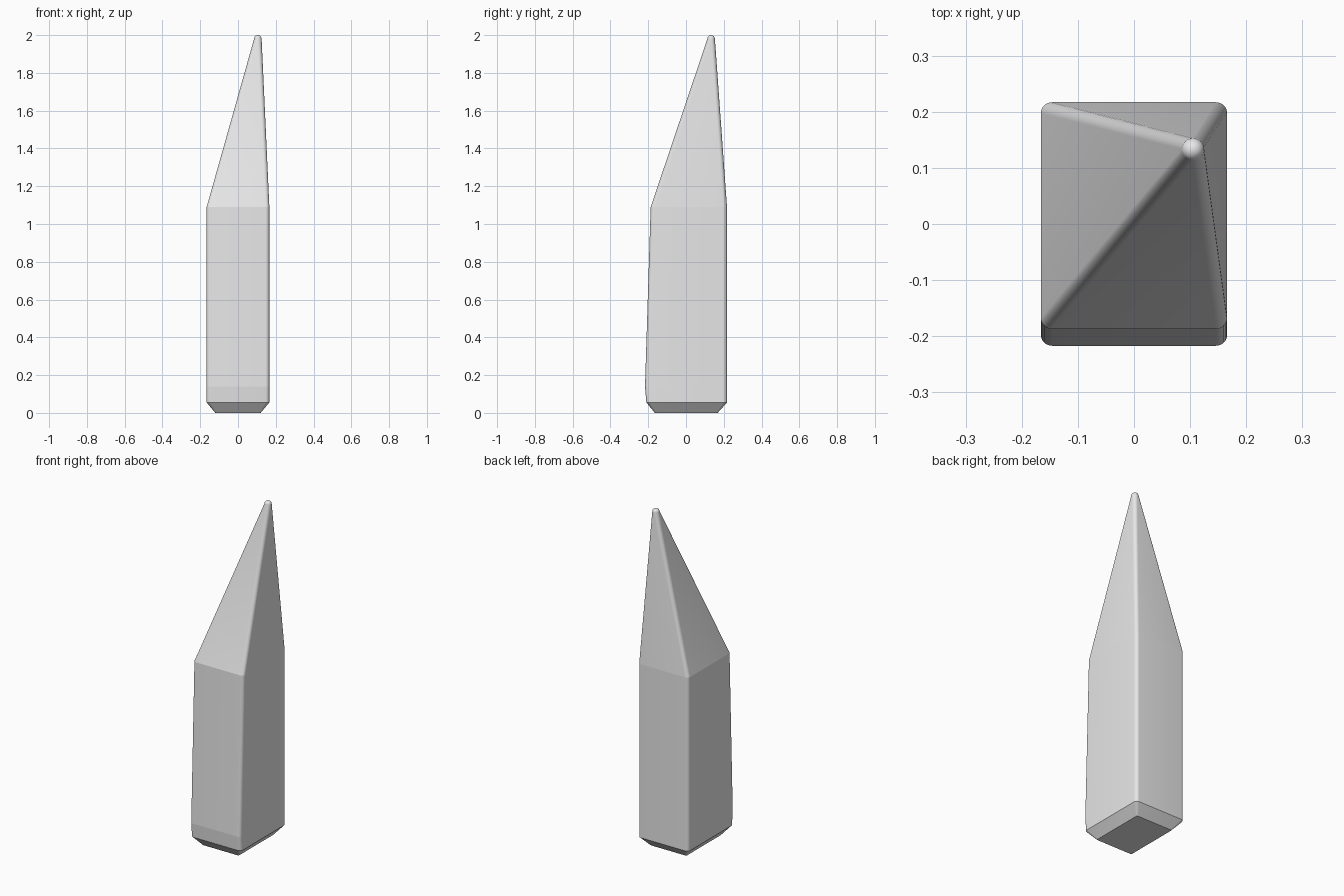
import bpy, bmesh
from math import sin, cos, pi

cube = bpy.data.objects.get("Cube")
if cube:
    bpy.data.objects.remove(cube)

SEG = 8        # steps in each rounded corner
ROUND = 0.02   # edge radius
TIP = (0.105, 0.133)


def ring(bm, z, x0, x1, y0, y1, r):
    """Rounded rectangle of vertices at height z."""
    centres = [(x1 - r, y1 - r), (x0 + r, y1 - r), (x0 + r, y0 + r), (x1 - r, y0 + r)]
    verts = []
    for quarter, (cx, cy) in enumerate(centres):
        for i in range(SEG + 1):
            a = (quarter + i / SEG) * pi / 2
            verts.append(bm.verts.new((cx + r * cos(a), cy + r * sin(a), z)))
    return verts


def crease(verts):
    """Keep the ring's outline as a sharp edge."""
    for a, b in zip(verts, verts[1:] + verts[:1]):
        edge = a.link_edges and next((e for e in a.link_edges if b in e.verts), None)
        if edge:
            edge.smooth = False


bm = bmesh.new()

# Bevelled foot, tapering shaft and shoulder
rings = [
    ring(bm, 0.0, -0.12, 0.12, -0.165, 0.168, 0.008),
    ring(bm, 0.055, -0.166, 0.166, -0.21, 0.217, ROUND),
    ring(bm, 0.14, -0.166, 0.166, -0.217, 0.217, ROUND),
    ring(bm, 1.09, -0.166, 0.166, -0.187, 0.217, ROUND),
]
sharp = rings[:]

# Off-centre rounded tip
for i in range(SEG):
    a = i / SEG * pi / 2
    r = ROUND * cos(a)
    rings.append(ring(bm, 2 - ROUND + ROUND * sin(a),
                      TIP[0] - r, TIP[0] + r, TIP[1] - r, TIP[1] + r, r))

# Skin between rings, then close both ends
for low, high in zip(rings, rings[1:]):
    for i in range(len(low)):
        j = (i + 1) % len(low)
        bm.faces.new((low[i], low[j], high[j], high[i]))
bm.faces.new(list(reversed(rings[0])))
pole = bm.verts.new((*TIP, 2.0))
last = rings[-1]
for i in range(len(last)):
    bm.faces.new((last[i], last[(i + 1) % len(last)], pole))

for f in bm.faces:
    f.smooth = True
for verts in sharp:
    crease(verts)
bmesh.ops.remove_doubles(bm, verts=bm.verts, dist=0.00001)
bmesh.ops.recalc_face_normals(bm, faces=bm.faces)

mesh = bpy.data.meshes.new("pointed_spike")
bm.to_mesh(mesh)
bm.free()
spike = bpy.data.objects.new("pointed_spike", mesh)
bpy.context.collection.objects.link(spike)

# Plain light grey
grey = bpy.data.materials.new("light_grey")
grey.use_nodes = True
colour = (0.8, 0.8, 0.8, 1)
grey.diffuse_color = colour
grey.node_tree.nodes["Principled BSDF"].inputs["Base Color"].default_value = colour
mesh.materials.append(grey)
